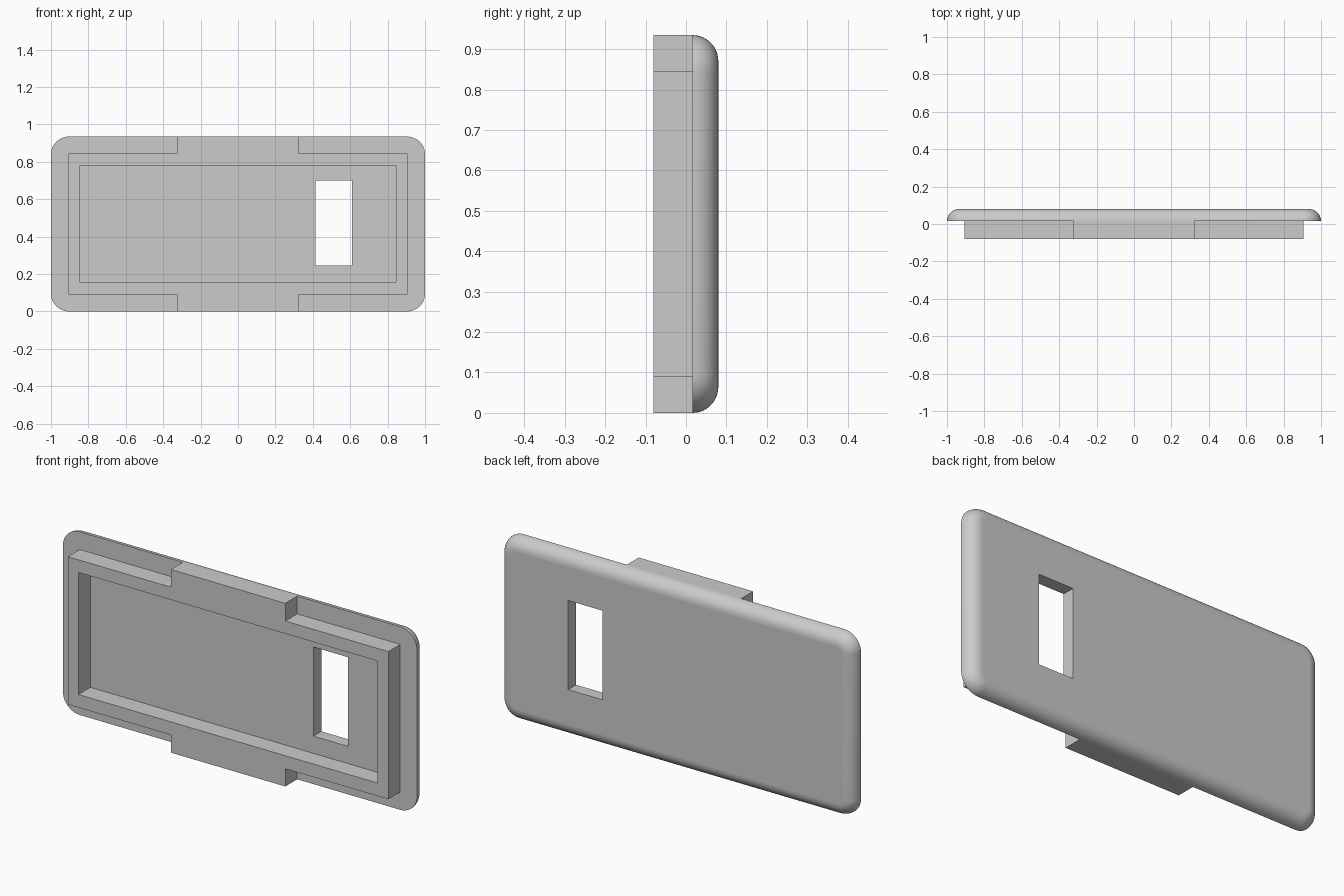
import bpy
import bmesh
from math import sin, cos, pi

if "Cube" in bpy.data.objects:
    bpy.data.objects.remove(bpy.data.objects["Cube"], do_unlink=True)

HEIGHT = 0.935
MID = HEIGHT / 2
FRONT, SEAM, BACK = -0.08, 0.016, 0.08
CORNER = 0.095
ARC_STEPS = 10

grey = bpy.data.materials.new("plain grey")
grey.use_nodes = True
colour = (0.6, 0.6, 0.6, 1)
grey.diffuse_color = colour
grey.node_tree.nodes["Principled BSDF"].inputs["Base Color"].default_value = colour


def rectangle(x0, x1, z0, z1):
    return [(x0, z0), (x1, z0), (x1, z1), (x0, z1)]


def rounded_outline(inset):
    """Rounded rectangle pulled inwards by inset, around fixed corner centres."""
    radius = CORNER - inset
    cx, cz = 1 - CORNER, MID - CORNER
    points = []
    for corner, (sx, sz) in enumerate([(1, 1), (-1, 1), (-1, -1), (1, -1)]):
        for step in range(ARC_STEPS + 1):
            a = (corner + step / ARC_STEPS) * pi / 2
            points.append((sx * cx + radius * cos(a), MID + sz * cz + radius * sin(a)))
    return points


def loft(bm, rings, smooth):
    """Join successive (outline, y) rings with quads; return the end edge loops."""
    loops = [[bm.verts.new((x, y, z)) for x, z in outline] for outline, y in rings]
    count = len(loops[0])
    for a, b in zip(loops, loops[1:]):
        for i in range(count):
            j = (i + 1) % count
            bm.faces.new((a[i], a[j], b[j], b[i])).smooth = smooth
    return [[bm.edges.get((loop[i], loop[(i + 1) % count])) for i in range(count)]
            for loop in (loops[0], loops[-1])]


def pierced_solid(name, rings, opening, smooth=False):
    """Lofted solid with a straight opening running right through it."""
    bm = bmesh.new()
    outer = loft(bm, rings, smooth)
    inner = loft(bm, [(opening, rings[0][1]), (opening, rings[-1][1])], False)
    for outer_edges, inner_edges in zip(outer, inner):
        bmesh.ops.triangle_fill(bm, edges=outer_edges + inner_edges, use_beauty=True)
    bmesh.ops.recalc_face_normals(bm, faces=bm.faces)
    mesh = bpy.data.meshes.new(name)
    bm.to_mesh(mesh)
    bm.free()
    mesh.materials.append(grey)
    obj = bpy.data.objects.new(name, mesh)
    bpy.context.collection.objects.link(obj)
    return obj


# Cover plate: rounded back edge, flat front, rectangular window
depth = BACK - SEAM
plate_rings = []
for step in range(ARC_STEPS + 1):
    a = step / ARC_STEPS * pi / 2
    plate_rings.append((rounded_outline(depth * (1 - cos(a))), SEAM + depth * sin(a)))
pierced_solid("cover_plate", plate_rings, rectangle(0.415, 0.61, 0.245, 0.70), smooth=True)

# Raised rim with a tab at top and bottom, framing the open recess
RIM_X, TAB_X, RIM_Z = 0.905, 0.323, 0.377
quarter = [(RIM_X, RIM_Z), (TAB_X, RIM_Z), (TAB_X, MID)]
half = quarter + [(-x, z) for x, z in reversed(quarter)]
outline = [(x, MID + z) for x, z in half + [(-x, -z) for x, z in half]]
pierced_solid("rim_with_tabs", [(outline, FRONT), (outline, SEAM)],
              rectangle(-0.845, 0.845, 0.157, 0.78))
